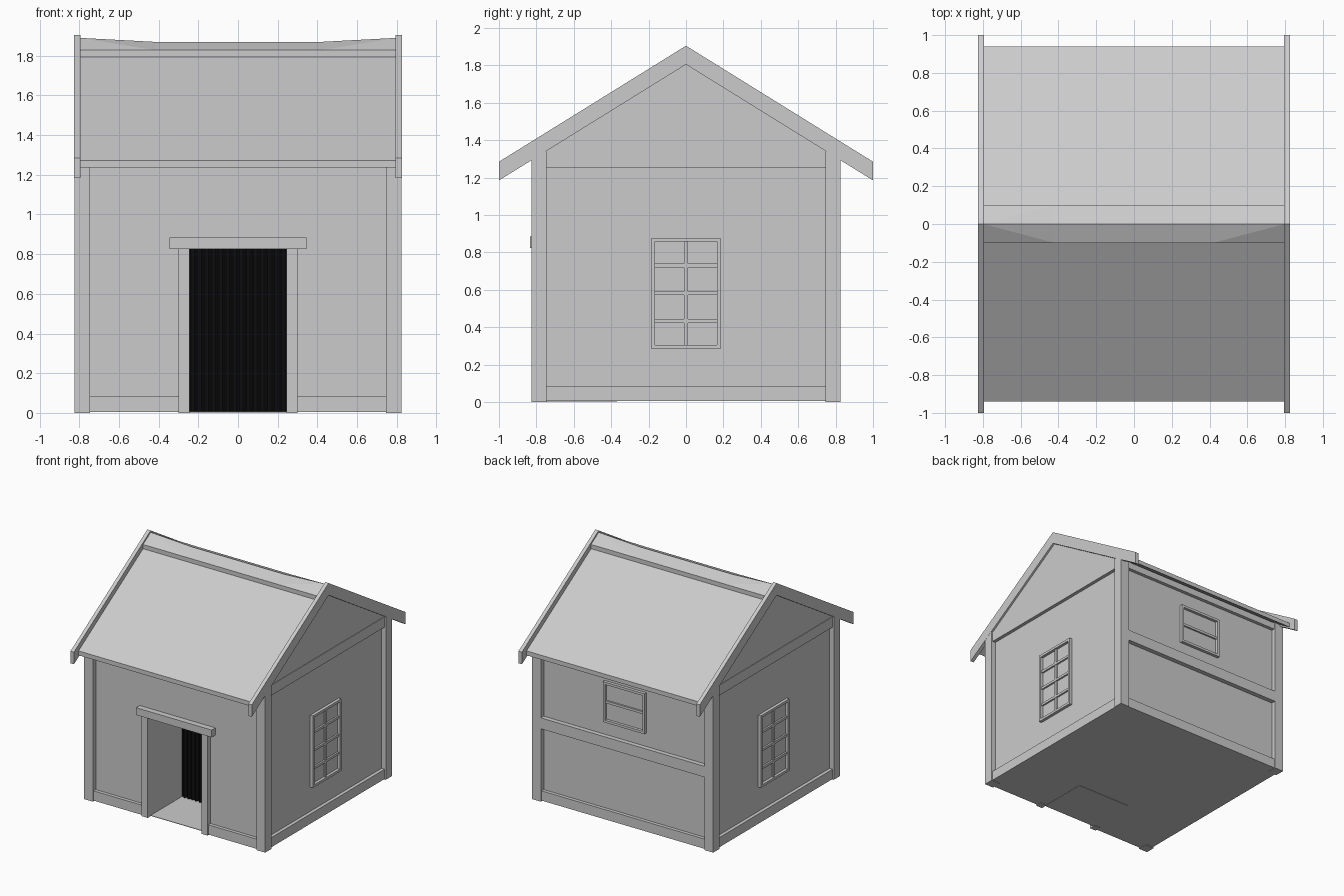
import bpy, bmesh, math

if "Cube" in bpy.data.objects:
    bpy.data.objects.remove(bpy.data.objects["Cube"], do_unlink=True)


def material(name, value):
    mat = bpy.data.materials.new(name)
    mat.use_nodes = True
    colour = (value, value, value, 1)
    mat.diffuse_color = colour
    mat.node_tree.nodes["Principled BSDF"].inputs["Base Color"].default_value = colour
    return mat


GREY = material("light grey", 0.6)
BLACK = material("black", 0.005)
SLOPE = 0.62          # roof rise per unit of depth
POST, RAIL, WALL = 0.825, 0.815, 0.787   # outer face of each layer
INNER = 0.745         # inner edge of the corner posts
DOOR_W, DOOR_H, DOOR_Y = 0.245, 0.825, -0.37


def finish(name, bm, mat=GREY):
    bmesh.ops.recalc_face_normals(bm, faces=bm.faces)
    mesh = bpy.data.meshes.new(name)
    bm.to_mesh(mesh)
    bm.free()
    mesh.materials.append(mat)
    obj = bpy.data.objects.new(name, mesh)
    bpy.context.collection.objects.link(obj)
    return obj


def box(name, x, y, z):
    """Box from (low, high) pairs."""
    bm = bmesh.new()
    bmesh.ops.create_cube(bm, size=1)
    for v in bm.verts:
        v.co = [(a + b) / 2 + c * (b - a) for c, (a, b) in zip(v.co, (x, y, z))]
    return finish(name, bm)


def prism(name, points, axis, low, high):
    """Extrude a flat outline along the x or z axis."""
    bm = bmesh.new()
    place = (lambda p, t: (t, *p)) if axis == "x" else (lambda p, t: (*p, t))
    face = bm.faces.new([bm.verts.new(place(p, low)) for p in points])
    new = bmesh.ops.extrude_face_region(bm, geom=[face])["geom"]
    shift = place((0, 0), high - low)
    bmesh.ops.translate(bm, verts=[g for g in new if isinstance(g, bmesh.types.BMVert)], vec=shift)
    return finish(name, bm)


def chevron(name, x, half, apex, thick):
    """Pitched slab with vertical end cuts."""
    low = apex - SLOPE * half
    prism(name, [(-half, low), (0, apex), (half, low), (half, low - thick),
                 (0, apex - thick), (-half, low - thick)], "x", *x)


def side_range(s, a, b):
    return tuple(sorted((s * a, s * b)))


# Walls: plan with the entrance recess, then the solid upper part and gable
W = WALL
prism("lower_walls", [(-W, -W), (-DOOR_W, -W), (-DOOR_W, DOOR_Y), (DOOR_W, DOOR_Y),
                      (DOOR_W, -W), (W, -W), (W, W), (-W, W)], "z", 0.005, DOOR_H)
box("upper_walls", (-W, W), (-W, W), (DOOR_H, 1.26))
box("entrance_floor", (-DOOR_W, DOOR_W), (-W, DOOR_Y), (0.002, 0.006))
prism("gable", [(-W, 1.255), (W, 1.255), (W, 1.33), (0, 1.82), (-W, 1.33)], "x", -0.81, 0.81)

# Corner posts
for sx, side in ((1, "left"), (-1, "right")):
    for sy, end in ((-1, "front"), (1, "back")):
        box(f"{end}_{side}_post", side_range(sx, INNER, POST),
            side_range(sy, INNER, POST), (0, 1.34))

# Rails and top beams
for s, side, end in ((1, "left", "back"), (-1, "right", "front")):
    layer = side_range(s, 0.77, RAIL)
    box(f"{side}_bottom_rail", layer, (-INNER, INNER), (0.005, 0.085))
    box(f"{side}_top_beam", layer, (-INNER, INNER), (1.255, 1.34))
    box(f"{end}_top_beam", (-INNER, INNER), layer, (1.255, 1.31))
back = (0.77, RAIL)
box("back_bottom_rail", (-INNER, INNER), back, (0.005, 0.085))
box("back_middle_beam", (-INNER, INNER), (0.77, POST), (0.6, 0.69))

# Door frame and front rails
for s, side in ((1, "left"), (-1, "right")):
    box(f"{side}_door_jamb", side_range(s, DOOR_W, 0.3), (-POST, -0.77), (0, DOOR_H))
    box(f"front_{side}_bottom_rail", side_range(s, 0.3, INNER), (-RAIL, -0.77), (0.005, 0.085))
box("door_lintel", (-0.345, 0.345), (-0.835, -0.77), (DOOR_H, 0.885))

# Pleated dark curtain closing the recess
bm = bmesh.new()
folds, steps = 14, 112
columns = []
for i in range(steps + 1):
    t = i / steps
    x = DOOR_W * (2 * t - 1)
    y = DOOR_Y - 0.012 + 0.008 * math.sin(t * folds * math.tau)
    columns.append([bm.verts.new((x, y, z)) for z in (0.006, DOOR_H)])
for a, b in zip(columns, columns[1:]):
    bm.faces.new((a[0], b[0], b[1], a[1]))
finish("door_curtain", bm, BLACK)


# Windows: outer frame, glazing bars and a pane, on any wall
def window(name, wall, half, low, high, rows, upright):
    def part(label, u, z, depth):
        layer = (WALL - 0.01, WALL + depth)
        if wall == "back":
            box(f"{name}_{label}", u, layer, z)
        else:
            box(f"{name}_{label}", side_range(1 if wall == "left" else -1, *layer), u, z)

    f = 0.02
    for s, label in ((-1, "first_stile"), (1, "second_stile")):
        part(label, side_range(s, half - f, half), (low, high), 0.025)
    inner = (f - half, half - f)
    part("sill", inner, (low, low + f), 0.025)
    part("head", inner, (high - f, high), 0.025)
    part("pane", inner, (low + f, high - f), 0.002)
    for i in range(1, rows):
        z = low + (high - low) * i / rows
        part(f"bar_{i}", inner, (z - 0.01, z + 0.01), 0.016)
    if upright:
        part("upright", (-0.01, 0.01), (low + f, high - f), 0.014)


for wall in ("left", "right"):
    window(f"{wall}_window", wall, 0.185, 0.285, 0.878, 4, True)
window("back_window", "back", 0.19, 0.8, 1.133, 2, False)

# Roof slab and gable barge boards
chevron("roof", (-0.8, 0.8), 0.94, 1.855, 0.036)
for s, side in ((1, "left"), (-1, "right")):
    chevron(f"{side}_barge_board", side_range(s, 0.795, 0.826), 1, 1.905, 0.1)

# Sagging ridge cap
bm = bmesh.new()
rings = []
for x, top in ((-0.797, 1.89), (-0.42, 1.87), (0.42, 1.87), (0.797, 1.89)):
    outline = ((-0.1, 1.79), (-0.1, 1.828), (0, top), (0.1, 1.828), (0.1, 1.79))
    rings.append([bm.verts.new((x, y, z)) for y, z in outline])
for i, (a, b) in enumerate(zip(rings, rings[1:])):
    for j in range(5):
        k = (j + 1) % 5
        quad = [a[j], b[j], b[k], a[k]]
        if i != 1 and j in (1, 2):
            # split the twisted end facets from the gable peak
            peak = a if i == 0 else b
            start = quad.index(peak[2])
            q = quad[start:] + quad[:start]
            bm.faces.new(q[:3])
            bm.faces.new((q[0], q[2], q[3]))
        else:
            bm.faces.new(quad)
bm.faces.new(rings[0])
bm.faces.new(rings[-1])
finish("ridge_cap", bm)
